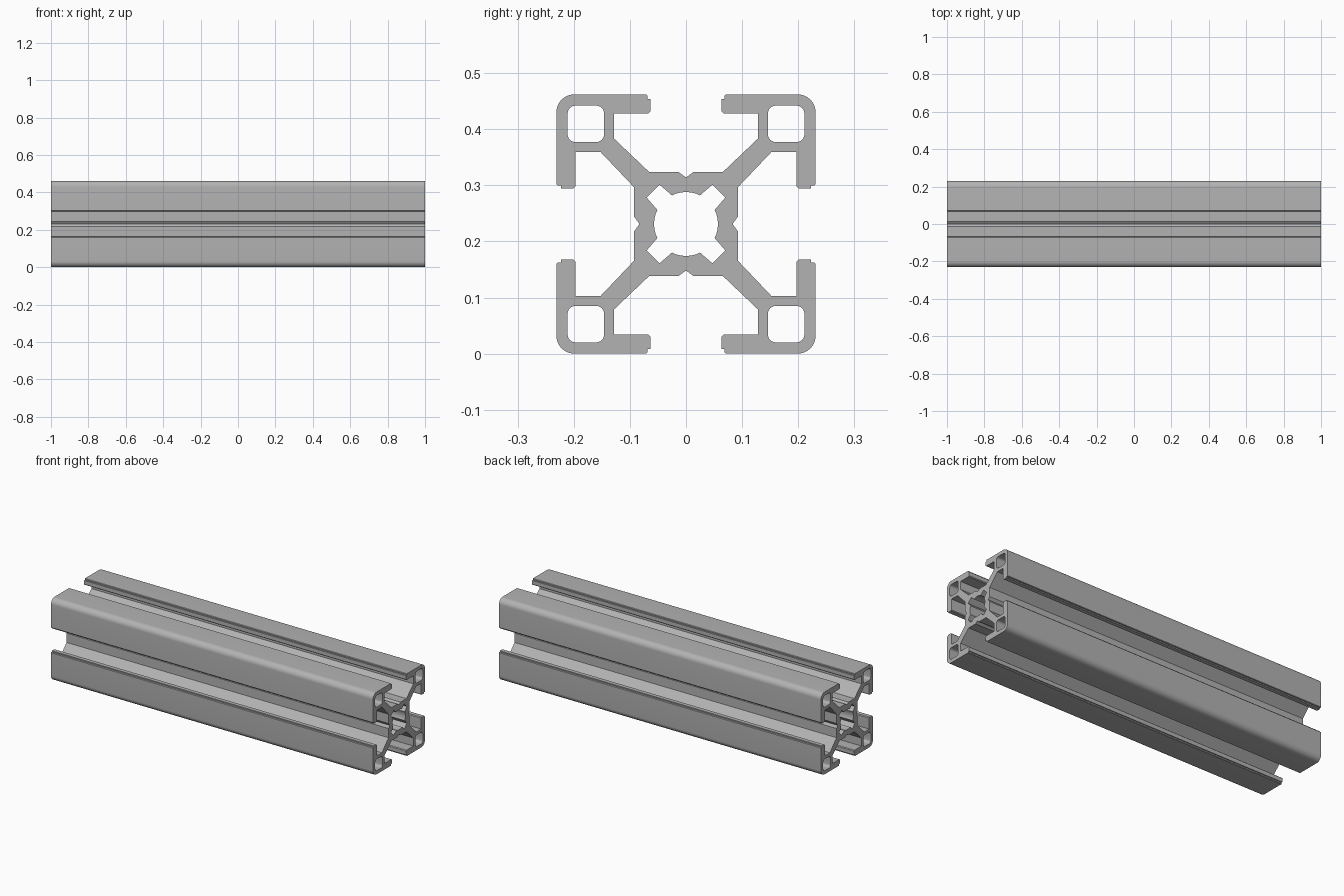
import bpy, bmesh
from math import cos, sin, pi, radians
from mathutils import Matrix

cube = bpy.data.objects.get("Cube")
if cube:
    bpy.data.objects.remove(cube, do_unlink=True)

HALF = 0.231      # half width of the square section
LENGTH = 2.0


def arc(cx, cy, r, start, end, steps=6):
    """Points on an arc, angles in degrees."""
    angles = [radians(start + (end - start) * i / steps) for i in range(steps + 1)]
    return [(cx + r * cos(a), cy + r * sin(a)) for a in angles]


def mirror_diagonal(points):
    """Continue a path past the diagonal by swapping its axes."""
    return points + [(v, u) for u, v in reversed(points)]


def around(points):
    """Repeat one quarter of a path four times about the centre."""
    loop = []
    for _ in range(4):
        loop += points
        points = [(v, -u) for u, v in points]
    return loop


# Outer outline: slot floor, diagonal web, slot wall, lip and rounded corner
lip = [(0, 0.083), (0.014, 0.093), (0.066, 0.093), (0.128, 0.152), (0.128, 0.197),
       (0.067, 0.197), (0.063, 0.201), (0.063, 0.223), (0.069, 0.223),
       (0.069, 0.229), (0.071, HALF)]
radius = 0.032
corner = arc(HALF - radius, HALF - radius, radius, 90, 45, 5)
quarter = mirror_diagonal(lip + corner[:-1])
middle = len(quarter) // 2
quarter.insert(middle, corner[-1])
outline = around(quarter[:-1])

# Central bore: shallow arcs between four diagonal notches
bore = around(mirror_diagonal([(0, 0.057), (0.009, 0.0563), (0.018, 0.0542),
                              (0.025, 0.051), (0.047, 0.070)])[:-1])

# Rounded square chambers in the corners
mid, flat, r = 0.1785, 0.0185, 0.014
chamber = []
for k, (sx, sy) in enumerate([(1, 1), (-1, 1), (-1, -1), (1, -1)]):
    chamber += arc(mid + sx * flat, mid + sy * flat, r, 90 * k, 90 * k + 90)
chambers = [[(sx * u, sy * v) for u, v in chamber] for sx in (1, -1) for sy in (1, -1)]

# Section filled as a flat curve and extruded along the bar
curve = bpy.data.curves.new("section", "CURVE")
curve.dimensions = "2D"
curve.fill_mode = "BOTH"
curve.extrude = LENGTH / 2
for loop in [outline, bore] + chambers:
    spline = curve.splines.new("POLY")
    spline.points.add(len(loop) - 1)
    for point, (u, v) in zip(spline.points, loop):
        point.co = (u, v, 0, 1)
    spline.use_cyclic_u = True
rail = bpy.data.objects.new("slotted_rail", curve)
bpy.context.collection.objects.link(rail)
bpy.ops.object.select_all(action="DESELECT")
rail.select_set(True)
bpy.context.view_layer.objects.active = rail
bpy.ops.object.convert(target="MESH")
rail = bpy.context.object

# Lay the bar along x and join caps to walls
mesh = rail.data
mesh.transform(Matrix(((0, 0, 1, 0), (1, 0, 0, 0), (0, 1, 0, HALF), (0, 0, 0, 1))))
bm = bmesh.new()
bm.from_mesh(mesh)
bmesh.ops.remove_doubles(bm, verts=bm.verts, dist=0.00005)
bmesh.ops.recalc_face_normals(bm, faces=bm.faces)
bm.to_mesh(mesh)
bm.free()

# Plain grey metal
grey = bpy.data.materials.new("aluminium_grey")
grey.use_nodes = True
colour = (0.45, 0.45, 0.45, 1)
grey.diffuse_color = colour
grey.node_tree.nodes["Principled BSDF"].inputs["Base Color"].default_value = colour
mesh.materials.clear()
mesh.materials.append(grey)
bpy.ops.object.shade_smooth_by_angle(angle=radians(25))
